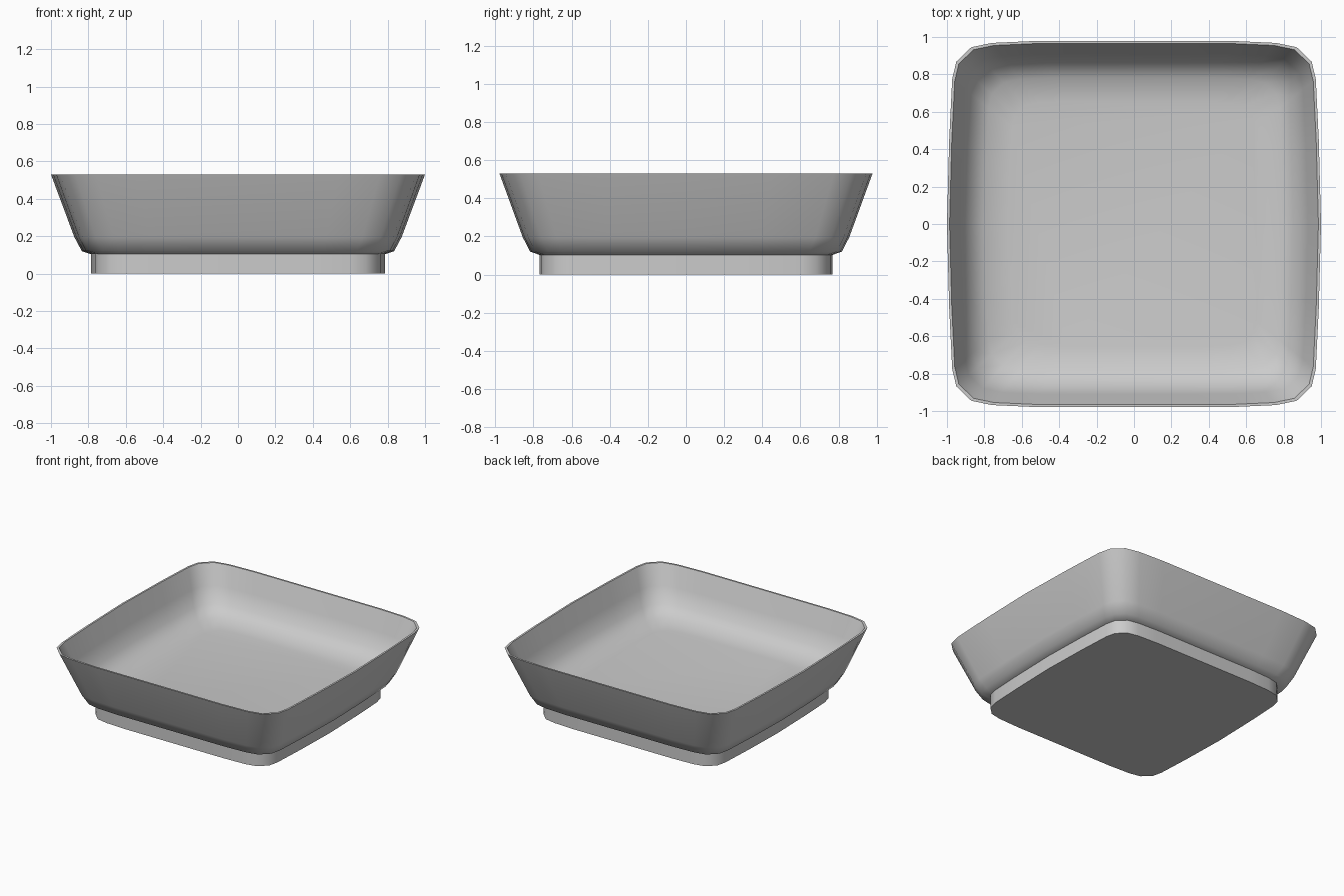
import bpy, bmesh, math

cube = bpy.data.objects.get("Cube")
if cube:
    bpy.data.objects.remove(cube)

grey = bpy.data.materials.new("light grey")
grey.use_nodes = True
colour = (0.6, 0.6, 0.6, 1)
grey.diffuse_color = colour
grey.node_tree.nodes["Principled BSDF"].inputs["Base Color"].default_value = colour

# One quarter of the rounded-square outline, mirrored into the full loop
quarter = [(1.0, 0.0), (0.988, 0.45), (0.972, 0.775), (0.95, 0.868),
           (0.87, 0.945), (0.76, 0.968), (0.54, 0.978)]
left_back = quarter[1:]
outline = (quarter
           + [(-x, y) for x, y in reversed(left_back)]
           + [(-1.0, 0.0)]
           + [(-x, -y) for x, y in left_back]
           + [(x, -y) for x, y in reversed(left_back)])


def loft(name, profile, cap_start=True, cap_end=True):
    """Stack scaled copies of the outline; profile holds (scale, height)."""
    bm = bmesh.new()
    rings = [[bm.verts.new((x * s, y * s, z)) for x, y in outline]
             for s, z in profile]
    n = len(outline)
    for a, b in zip(rings, rings[1:]):
        for i in range(n):
            j = (i + 1) % n
            bm.faces.new((a[i], a[j], b[j], b[i]))
    if cap_start:
        bm.faces.new(list(reversed(rings[0])))
    if cap_end:
        bm.faces.new(rings[-1])
    mesh = bpy.data.meshes.new(name)
    bm.to_mesh(mesh)
    bm.free()
    mesh.materials.append(grey)
    obj = bpy.data.objects.new(name, mesh)
    bpy.context.collection.objects.link(obj)
    bpy.ops.object.select_all(action='DESELECT')
    obj.select_set(True)
    bpy.context.view_layer.objects.active = obj
    bpy.ops.object.shade_smooth_by_angle(angle=math.radians(60))
    return obj


# Bowl: underside, outer wall, thin rim, inner wall, raised floor
loft("bowl", [(0.77, 0.098), (0.835, 0.12), (0.875, 0.195), (1.0, 0.53),
              (0.986, 0.53), (0.93, 0.385), (0.885, 0.27), (0.80, 0.21),
              (0.67, 0.19)])

# Foot: straight-sided base
loft("foot", [(0.786, 0.0), (0.786, 0.105)])
